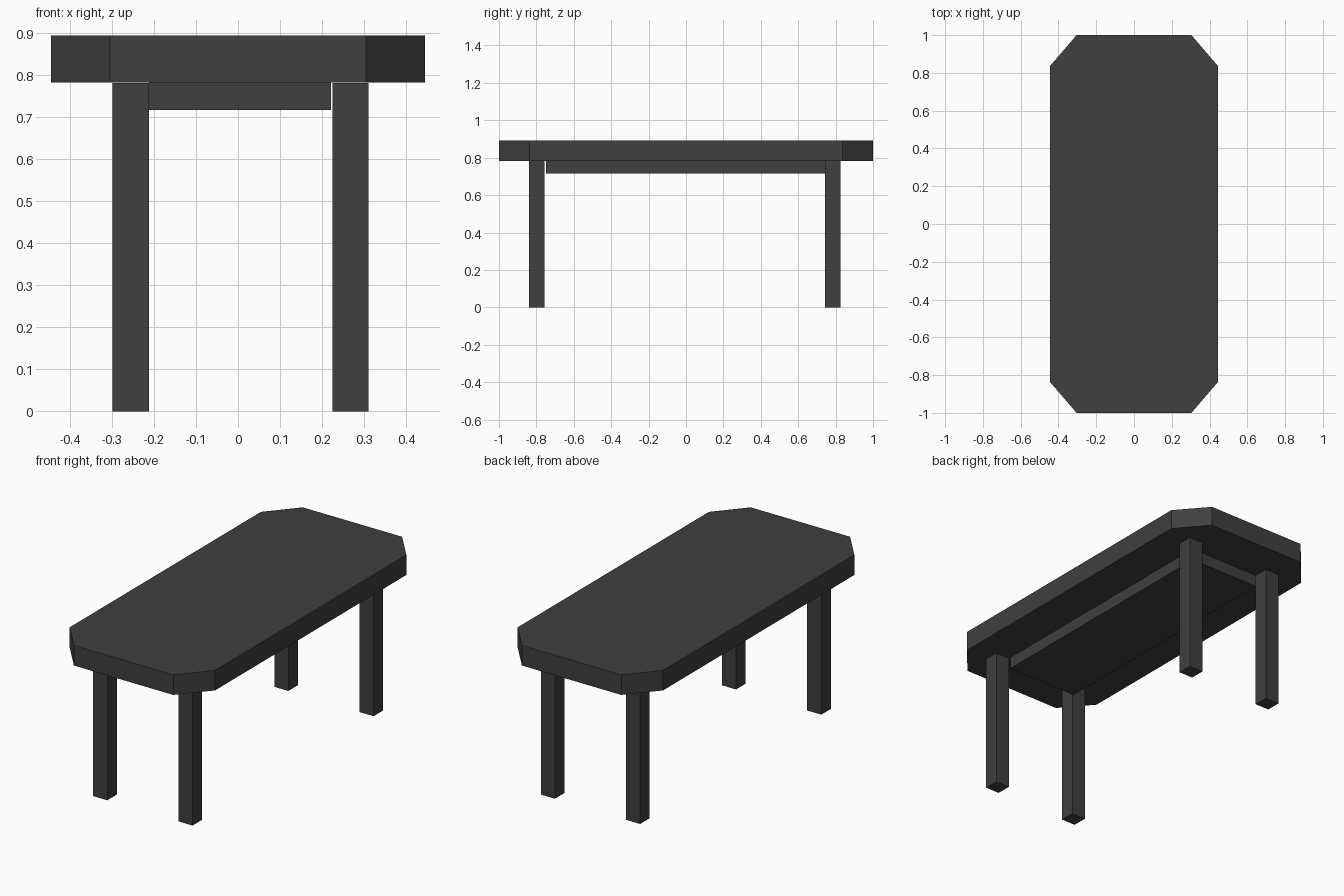
import bpy, bmesh

if "Cube" in bpy.data.objects:
    bpy.data.objects.remove(bpy.data.objects["Cube"])


def prism(name, outline, z0, z1):
    """Extrude a flat outline from z0 up to z1."""
    bm = bmesh.new()
    face = bm.faces.new([bm.verts.new((x, y, z0)) for x, y in outline])
    ext = bmesh.ops.extrude_face_region(bm, geom=[face])
    top = [v for v in ext["geom"] if isinstance(v, bmesh.types.BMVert)]
    bmesh.ops.translate(bm, verts=top, vec=(0, 0, z1 - z0))
    bmesh.ops.recalc_face_normals(bm, faces=bm.faces)
    mesh = bpy.data.meshes.new(name)
    bm.to_mesh(mesh)
    bm.free()
    obj = bpy.data.objects.new(name, mesh)
    bpy.context.collection.objects.link(obj)

    mat = bpy.data.materials.get("dark_wood") or bpy.data.materials.new("dark_wood")
    mat.diffuse_color = (0.05, 0.05, 0.05, 1)
    mat.use_nodes = True
    mat.node_tree.nodes["Principled BSDF"].inputs["Base Color"].default_value = mat.diffuse_color
    mesh.materials.append(mat)
    return obj


def box(name, x, y, z):
    outline = [(x[0], y[0]), (x[1], y[0]), (x[1], y[1]), (x[0], y[1])]
    return prism(name, outline, *z)


# Tabletop with clipped corners
W, L, CX, CY = 0.445, 1.0, 0.304, 0.836
prism("tabletop", [(-CX, -L), (CX, -L), (W, -CY), (W, CY),
                   (CX, L), (-CX, L), (-W, CY), (-W, -CY)], 0.782, 0.893)

# Solid apron block between the legs
box("apron", (-0.212, 0.221), (-0.748, 0.743), (0.716, 0.782))

# Four square legs
for side, x in (("left", (-0.298, -0.212)), ("right", (0.224, 0.31))):
    for end, y in (("front", (-0.84, -0.757)), ("back", (0.743, 0.826))):
        box(f"{end}_{side}_leg", x, y, (0, 0.781))
